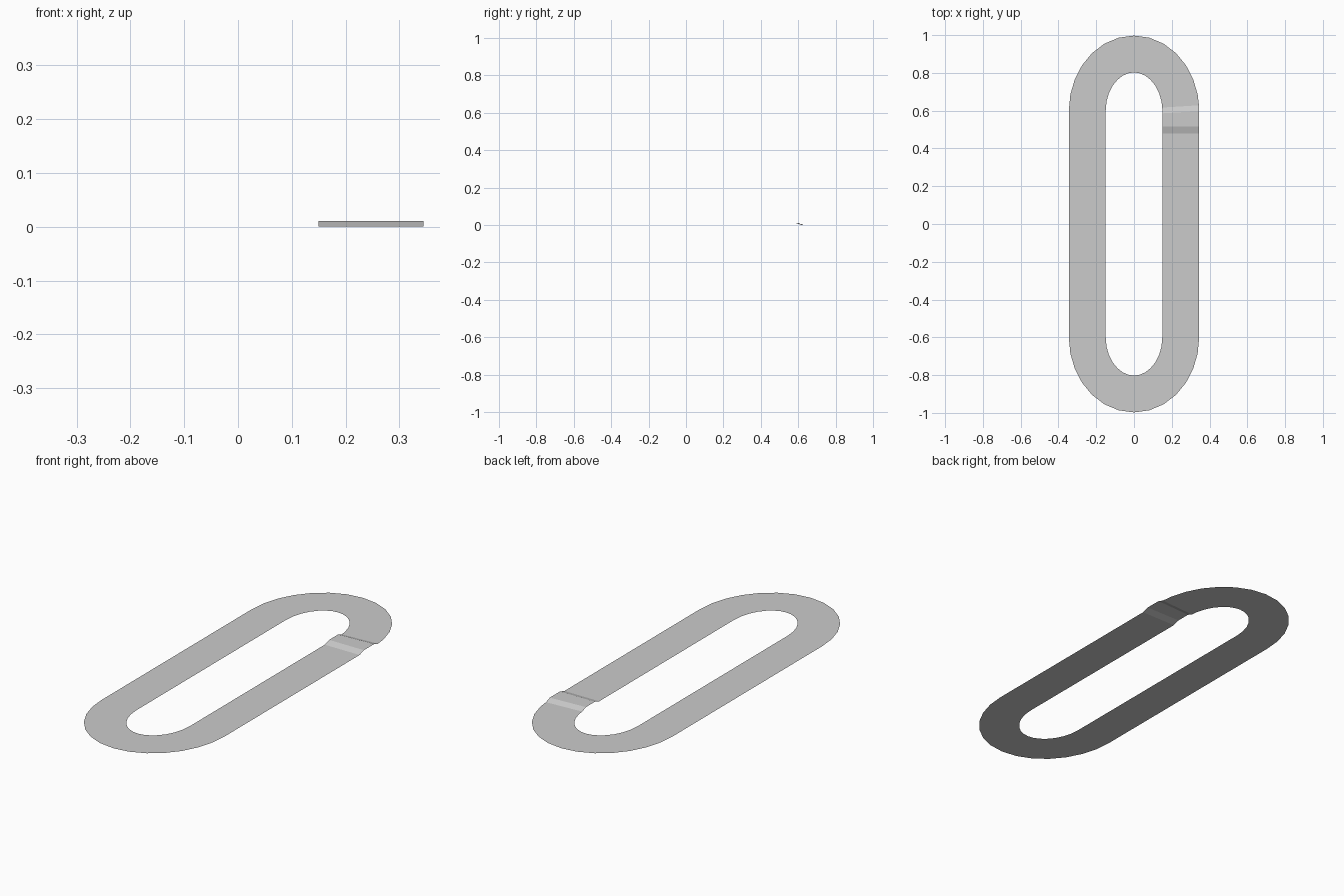
import bpy, bmesh
from math import sin, cos, pi, hypot

if "Cube" in bpy.data.objects:
    bpy.data.objects.remove(bpy.data.objects["Cube"])

HALF_W = 0.0975        # half width of the flat ribbon
RX, RY = 0.2475, 0.3   # centre-line radii of the rounded ends
END_Y = 0.6            # where the straights meet the ends
BUMP_Z = 0.011
SEGS = 14


def end_station(t, sign):
    """Inner and outer points across the ribbon on a rounded end."""
    x, y = RX * cos(t), RY * sin(t)
    nx, ny = RY * cos(t), RX * sin(t)
    n = hypot(nx, ny)
    nx, ny = nx / n * HALF_W, ny / n * HALF_W
    return ((sign * (x - nx), sign * (END_Y + y - ny), 0),
            (sign * (x + nx), sign * (END_Y + y + ny), 0))


def straight_station(y_in, y_out, z):
    return ((RX - HALF_W, y_in, z), (RX + HALF_W, y_out, z))


# right straight with the small raised bump
stations = [straight_station(0.48, 0.48, 0),
            straight_station(0.515, 0.515, BUMP_Z),
            straight_station(0.586, 0.597, BUMP_Z)]
# far end, then near end (rotated half a turn)
angles = [pi * i / SEGS for i in range(SEGS + 1)]
stations += [end_station(t, 1) for t in [0.075] + angles[1:]]
stations += [end_station(t, -1) for t in angles]

# closed ribbon loop
bm = bmesh.new()
rows = [[bm.verts.new(p) for p in s] for s in stations]
for a, b in zip(rows, rows[1:] + rows[:1]):
    bm.faces.new((a[0], a[1], b[1], b[0]))
mesh = bpy.data.meshes.new("track_ribbon")
bm.to_mesh(mesh)
bm.free()
track = bpy.data.objects.new("track_ribbon", mesh)
bpy.context.collection.objects.link(track)
